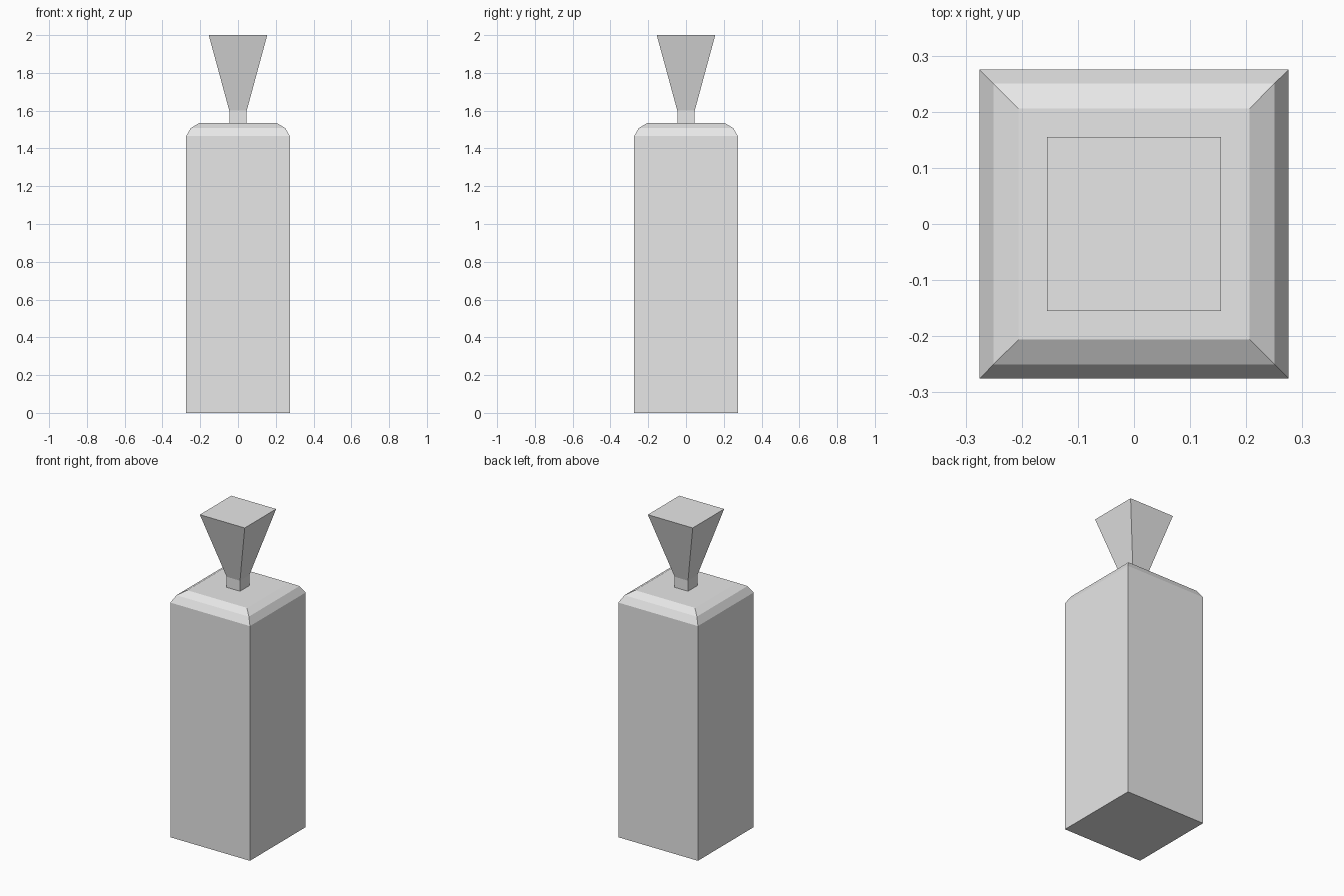
import bpy, bmesh

cube = bpy.data.objects.get("Cube")
if cube:
    bpy.data.objects.remove(cube)

GREY = (0.8, 0.8, 0.8, 1)
grey = bpy.data.materials.new("light_grey")
grey.use_nodes = True
grey.diffuse_color = GREY
grey.node_tree.nodes["Principled BSDF"].inputs["Base Color"].default_value = GREY


def square_loft(name, profile):
    """Stack square sections, given as (half width, height), into a closed solid."""
    bm = bmesh.new()
    rings = [[bm.verts.new((sx * h, sy * h, z))
              for sx, sy in ((-1, -1), (1, -1), (1, 1), (-1, 1))]
             for h, z in profile]
    for low, high in zip(rings, rings[1:]):
        for i in range(4):
            j = (i + 1) % 4
            bm.faces.new((low[i], low[j], high[j], high[i]))
    bm.faces.new(rings[0][::-1])
    bm.faces.new(rings[-1])
    mesh = bpy.data.meshes.new(name)
    bm.to_mesh(mesh)
    bm.free()
    mesh.materials.append(grey)
    obj = bpy.data.objects.new(name, mesh)
    bpy.context.collection.objects.link(obj)
    return obj


# Tall body with a two-step chamfered shoulder
square_loft("bottle_body", [(0.275, 0), (0.275, 1.465), (0.25, 1.508), (0.206, 1.534)])

# Narrow neck flaring into a tapered stopper, seated slightly into the body
square_loft("neck_and_stopper", [(0.046, 1.525), (0.046, 1.6), (0.155, 2)])
